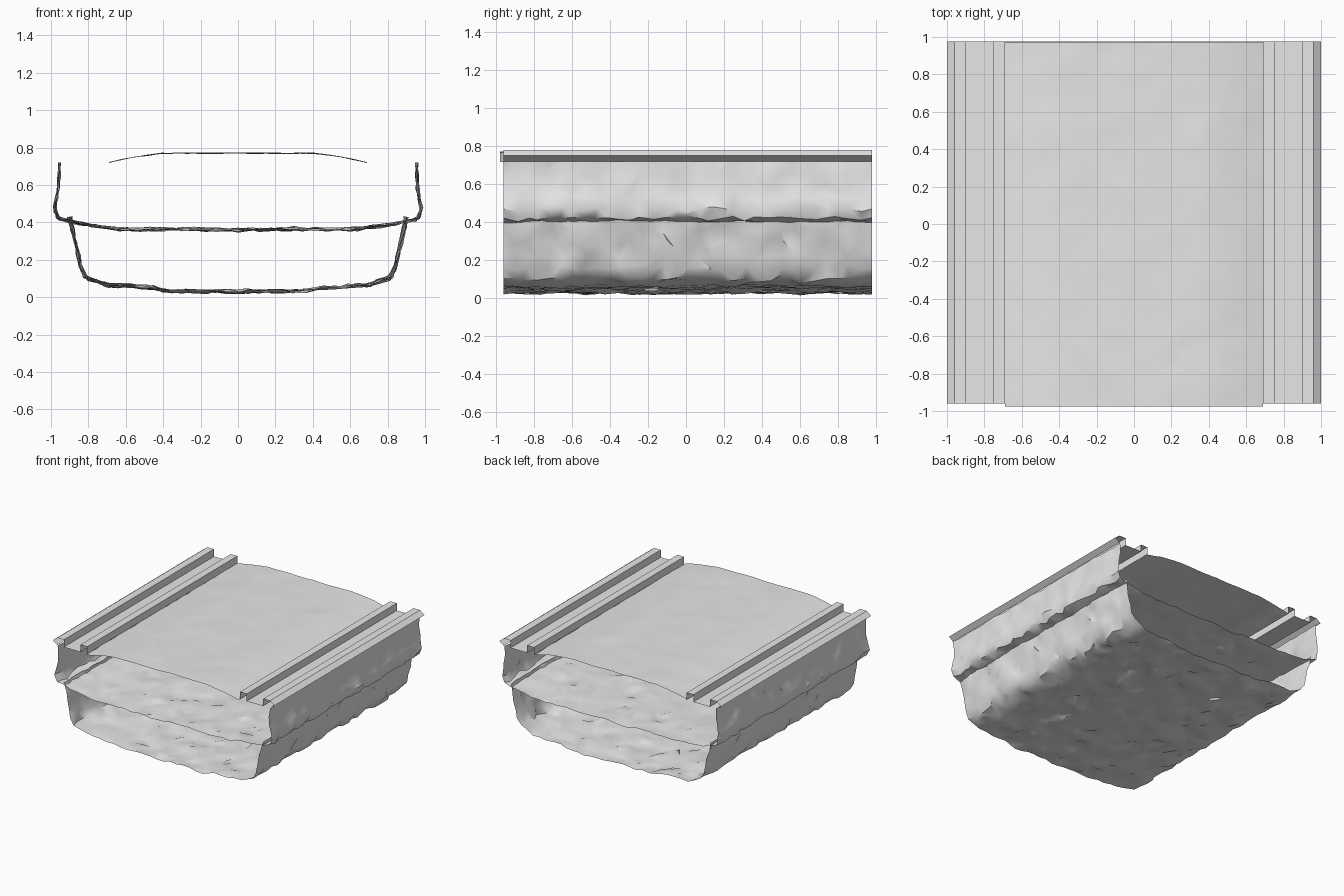
import bpy, bmesh, random
from mathutils import Vector, noise

if "Cube" in bpy.data.objects:
    bpy.data.objects.remove(bpy.data.objects["Cube"])
random.seed(4)

stone = bpy.data.materials.new("stone grey")
stone.use_nodes = True
stone.diffuse_color = (0.8, 0.8, 0.8, 1)
stone.node_tree.nodes["Principled BSDF"].inputs["Base Color"].default_value = (0.8, 0.8, 0.8, 1)

FRONT, BACK = -0.96, 0.977


def mirrored(half):
    """Complete a right-half profile, returned from left to right."""
    return [(-x, z) for x, z in reversed(half) if x > 0] + half


def resample(profile, step):
    """Divide each profile segment into pieces no longer than step."""
    out = [profile[0]]
    for (ax, az), (bx, bz) in zip(profile, profile[1:]):
        n = max(1, round(((bx - ax) ** 2 + (bz - az) ** 2) ** 0.5 / step))
        out += [(ax + (bx - ax) * i / n, az + (bz - az) * i / n) for i in range(1, n + 1)]
    return out


def sweep(name, profile, front, back, rows, rough=0, slide=0):
    """Sweep a profile along y as an open sheet, roughened along its normals."""
    bm = bmesh.new()
    grid = []
    for r in range(rows + 1):
        y = front + (back - front) * r / rows
        grid.append([bm.verts.new((x, y, z)) for x, z in profile])
    for a, b in zip(grid, grid[1:]):
        for i in range(len(profile) - 1):
            quad = [a[i], a[i + 1], b[i + 1], b[i]]
            if rough:
                k = random.randint(0, 1)
                q = quad[k:] + quad[:k]
                bm.faces.new((q[0], q[1], q[2]))
                bm.faces.new((q[0], q[2], q[3]))
            else:
                bm.faces.new(quad)
    if rough:
        bm.normal_update()
        normals = [v.normal.copy() for v in bm.verts]
        for v, n in zip(bm.verts, normals):
            lump = noise.noise(v.co * 7) * rough + random.uniform(-rough, rough) * 0.55
            on_end = v.is_boundary
            v.co += n * lump
            if not on_end:
                v.co += Vector((0, random.uniform(-slide, slide), 0))
                v.co += n.cross(Vector((0, 1, 0))) * random.uniform(-slide, slide)
    mesh = bpy.data.meshes.new(name)
    bm.to_mesh(mesh)
    bm.free()
    mesh.materials.append(stone)
    obj = bpy.data.objects.new(name, mesh)
    bpy.context.collection.objects.link(obj)
    if rough:
        bpy.ops.object.select_all(action="DESELECT")
        obj.select_set(True)
        bpy.context.view_layer.objects.active = obj
        bpy.ops.object.shade_smooth_by_angle(angle=0.75)
    return obj


# Rocky lower and upper troughs, open at both ends
lower = [(0, 0.03), (0.35, 0.032), (0.45, 0.05), (0.7, 0.066), (0.81, 0.105),
         (0.84, 0.16), (0.87, 0.29), (0.9, 0.43)]
upper = [(0, 0.36), (0.65, 0.365), (0.84, 0.392), (0.96, 0.42), (0.98, 0.47),
         (0.96, 0.58), (0.955, 0.72)]
sweep("lower_trough", resample(mirrored(lower), 0.06), FRONT, BACK, 32, 0.015, 0.018)
sweep("upper_trough", resample(mirrored(upper), 0.06), FRONT, BACK, 32, 0.013, 0.018)

# Gently arched roof slab
roof = [(0, 0.77), (0.41, 0.769), (0.55, 0.75), (0.69, 0.72)]
sweep("roof_sheet", resample(mirrored(roof), 0.07), -0.977, 0.97, 28, 0.004, 0.01)

# Folded edge rails: inner ridge, gutter and pointed outer ridge
rail = [(0.69, 0.72), (0.69, 0.78), (0.75, 0.78), (0.75, 0.72), (0.9, 0.72),
        (0.9, 0.78), (0.96, 0.78), (1.0, 0.75), (0.96, 0.72)]
sweep("left_rail", rail, FRONT, BACK, 1)
sweep("right_rail", [(-x, z) for x, z in reversed(rail)], FRONT, BACK, 1)
